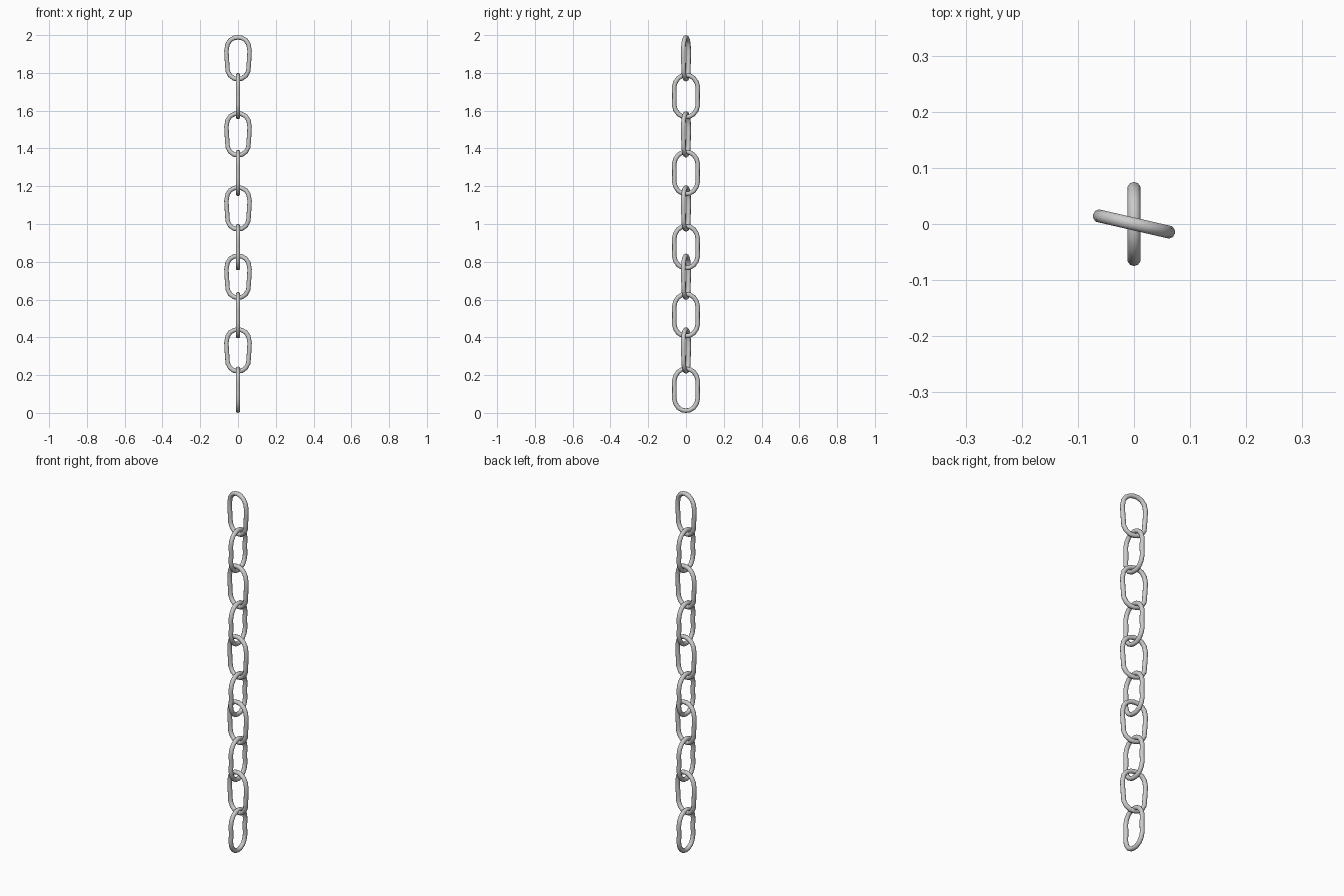
import bpy
from math import radians

if "Cube" in bpy.data.objects:
    bpy.data.objects.remove(bpy.data.objects["Cube"])

R = 0.012  # wire radius

# Right-hand half of each link's centre line (x, height), top to bottom
EVEN = [(0.020, 0.108), (0.041, 0.095), (0.056, 0.073), (0.063, 0.045), (0.061, 0.015),
        (0.061, -0.015), (0.063, -0.045), (0.056, -0.073), (0.041, -0.095), (0.020, -0.108)]
TAPERED = [(0.020, 0.108), (0.042, 0.096), (0.057, 0.074), (0.063, 0.040), (0.061, 0.0),
           (0.058, -0.040), (0.056, -0.068), (0.043, -0.092), (0.022, -0.107)]


def make_link(name, half, top, turn):
    pts = [(0, 0.1105)] + half + [(0, -0.1105)] + [(-x, z) for x, z in reversed(half)]
    cu = bpy.data.curves.new(name, 'CURVE')
    cu.dimensions = '3D'
    cu.bevel_depth = R
    cu.bevel_resolution = 3
    sp = cu.splines.new('POLY')
    sp.points.add(len(pts) - 1)
    for p, (x, z) in zip(sp.points, pts):
        p.co = (x, z, 0, 1)
    sp.use_cyclic_u = True
    ob = bpy.data.objects.new(name, cu)
    bpy.context.collection.objects.link(ob)
    ob.location.z = top - 0.1225
    ob.rotation_euler = (radians(90), 0, radians(turn))
    bpy.ops.object.select_all(action='DESELECT')
    ob.select_set(True)
    bpy.context.view_layer.objects.active = ob
    bpy.ops.object.convert(target='MESH')
    bpy.ops.object.shade_smooth_by_angle(angle=radians(50))


# Hanging chain: links alternate between facing front and facing sideways
TOPS = [2.0, 1.80, 1.597, 1.393, 1.205, 1.0, 0.843, 0.64, 0.453, 0.245]
for i, top in enumerate(TOPS):
    if i % 2 == 0:
        make_link(f"front_link_{i + 1}", TAPERED, top, -13)
    else:
        make_link(f"side_link_{i + 1}", EVEN, top, 90)
